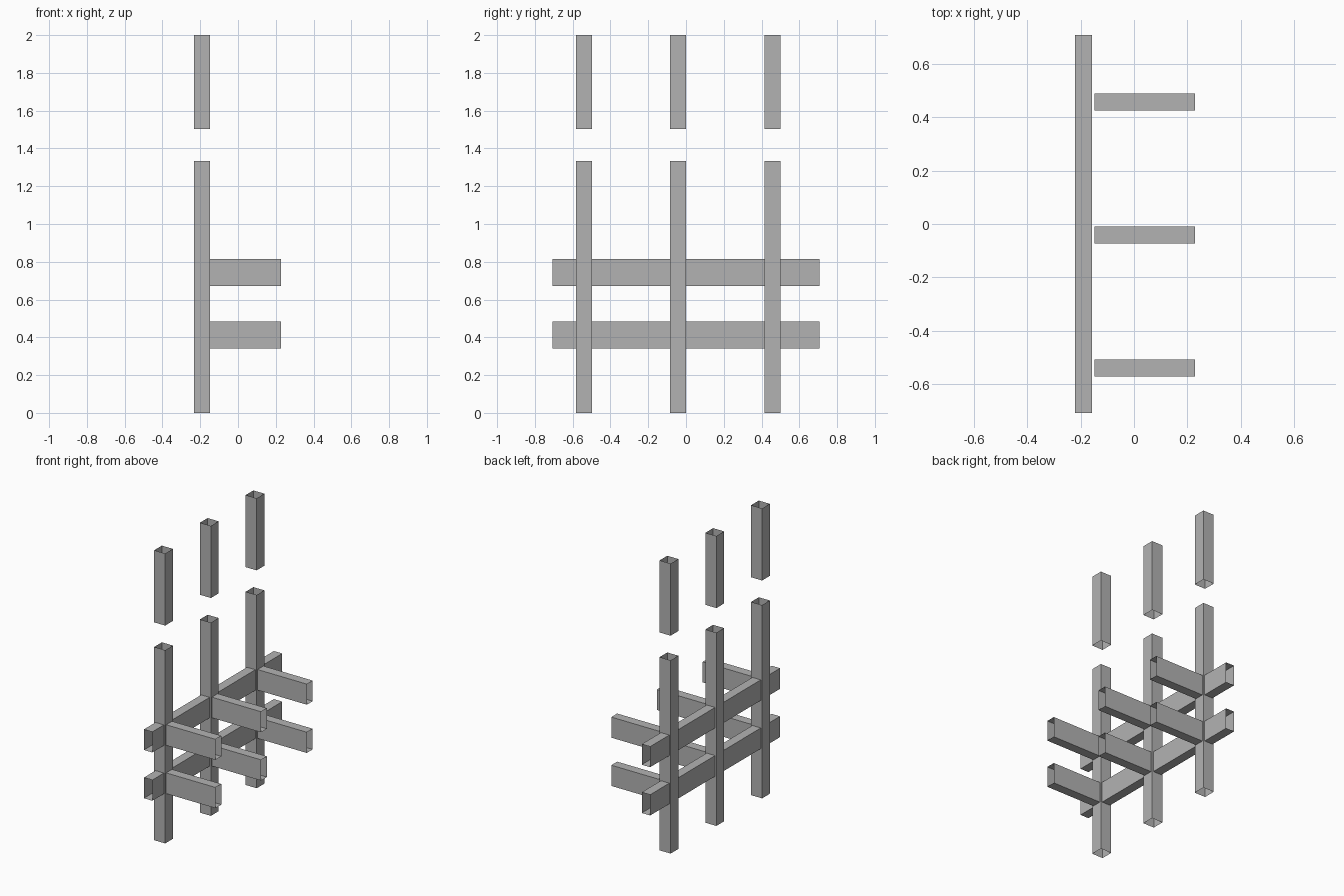
import bpy
import bmesh
from mathutils import Vector

cube = bpy.data.objects.get("Cube")
if cube:
    bpy.data.objects.remove(cube, do_unlink=True)

# Single steel grey for every member
steel = bpy.data.materials.new("steel_grey")
steel.use_nodes = True
GREY = (0.45, 0.45, 0.45, 1)
steel.diffuse_color = GREY
steel.node_tree.nodes["Principled BSDF"].inputs["Base Color"].default_value = GREY


def open_tube(name, low, high, axis):
    """Thin-walled rectangular tube, open at both ends along the axis."""
    low, high = Vector(low), Vector(high)
    bm = bmesh.new()
    bmesh.ops.create_cube(bm, size=1)
    bm.normal_update()
    ends = [f for f in bm.faces if abs(f.normal[axis]) > 0.5]
    bmesh.ops.delete(bm, geom=ends, context='FACES_ONLY')
    size, centre = high - low, (low + high) / 2
    for v in bm.verts:
        v.co = Vector([c * s for c, s in zip(v.co, size)]) + centre
    mesh = bpy.data.meshes.new(name)
    bm.to_mesh(mesh)
    bm.free()
    mesh.materials.append(steel)
    bpy.context.collection.objects.link(bpy.data.objects.new(name, mesh))


POST_X, POST_HALF, BEAM_HALF = -0.19, 0.042, 0.032
POST_FACE = POST_X + POST_HALF
ROWS = {"front": -0.54, "middle": -0.042, "back": 0.457}
LEVELS = {"lower": (0.34, 0.483), "upper": (0.673, 0.815)}

# Posts, each in two lengths with a gap between
for row, y in ROWS.items():
    for part, bottom, top in (("post", 0, 1.333), ("post_extension", 1.503, 2)):
        open_tube(f"{row}_{part}", (POST_X - POST_HALF, y - POST_HALF, bottom),
                  (POST_X + POST_HALF, y + POST_HALF, top), 2)

for level, (bottom, top) in LEVELS.items():
    # Long rail running through the posts
    open_tube(f"{level}_rail", (POST_X - BEAM_HALF, -0.708, bottom),
              (POST_X + BEAM_HALF, 0.708, top), 1)
    # Arms reaching out from each post
    for row, y in ROWS.items():
        open_tube(f"{row}_{level}_arm", (POST_FACE, y - BEAM_HALF, bottom),
                  (0.228, y + BEAM_HALF, top), 0)
